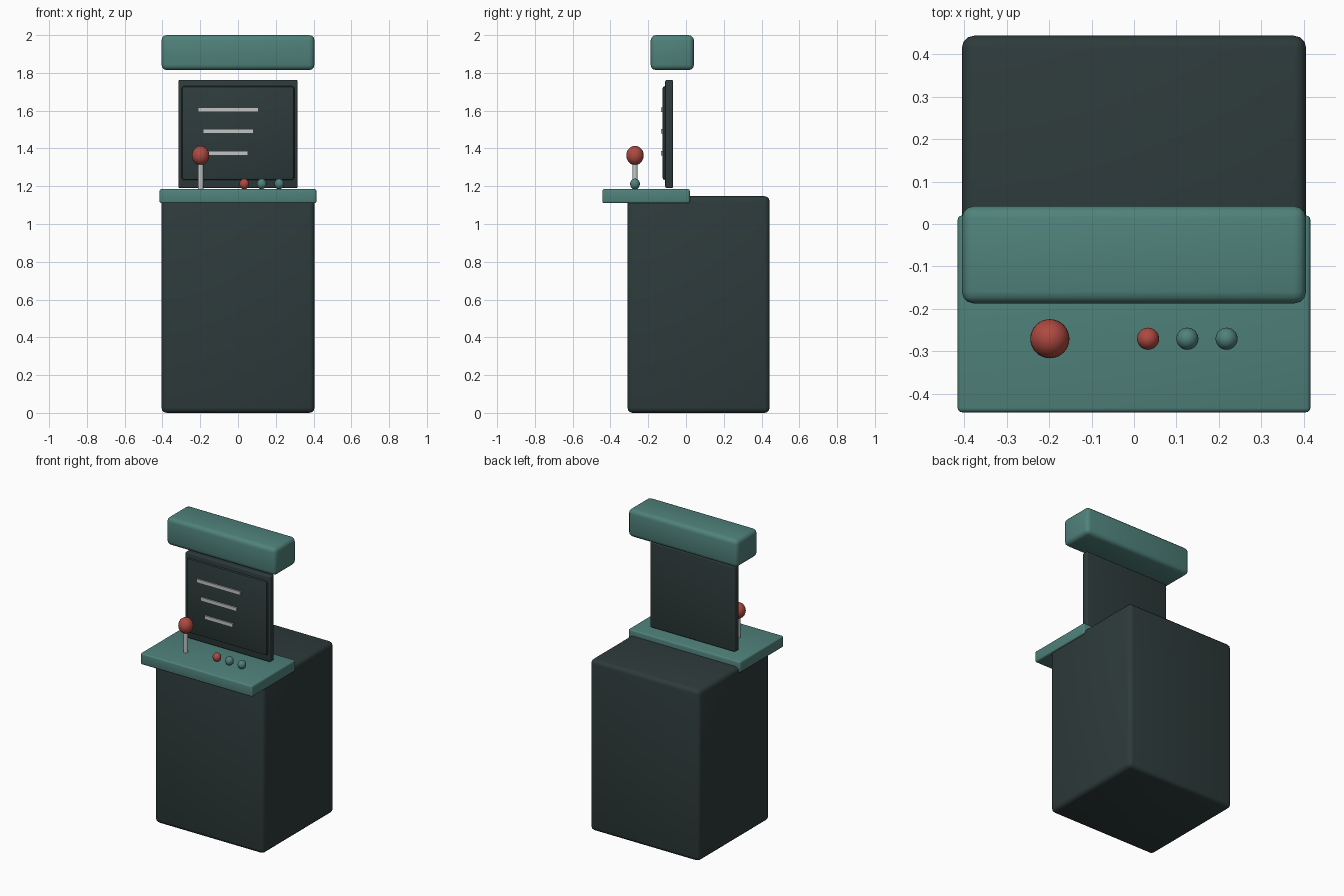
import bpy, math

if "Cube" in bpy.data.objects:
    bpy.data.objects.remove(bpy.data.objects["Cube"])


def material(name, rgb):
    m = bpy.data.materials.new(name)
    m.diffuse_color = (*rgb, 1)
    m.use_nodes = True
    m.node_tree.nodes["Principled BSDF"].inputs["Base Color"].default_value = m.diffuse_color
    return m


DARK = material("dark_slate", (0.027, 0.043, 0.043))
TEAL = material("teal", (0.080, 0.222, 0.198))
RED = material("red", (0.42, 0.068, 0.052))
GREY = material("light_grey", (0.54, 0.56, 0.56))


def finish(name, mat):
    ob = bpy.context.object
    ob.name = name
    ob.data.materials.append(mat)
    return ob


def box(name, mat, x, y, z, bevel=0, segments=3):
    """Box spanning the (low, high) pairs, with rounded edges."""
    spans = (x, y, z)
    bpy.ops.mesh.primitive_cube_add(size=1, location=[(a + b) / 2 for a, b in spans])
    ob = finish(name, mat)
    ob.scale = [b - a for a, b in spans]
    bpy.ops.object.transform_apply(location=False, rotation=False, scale=True)
    if bevel:
        mod = ob.modifiers.new("rounded_edges", 'BEVEL')
        mod.width, mod.segments = bevel, segments
        bpy.ops.object.modifier_apply(modifier=mod.name)
        bpy.ops.object.shade_smooth_by_angle(angle=math.radians(35))
    return ob


def ball(name, mat, loc, r, rz):
    bpy.ops.mesh.primitive_uv_sphere_add(segments=32, ring_count=16, radius=1, location=loc)
    ob = finish(name, mat)
    ob.scale = (r, r, rz)
    bpy.ops.object.transform_apply(location=False, rotation=False, scale=True)
    bpy.ops.object.shade_smooth()


# Cabinet, control deck and overhead sign box
box("cabinet", DARK, (-0.405, 0.405), (-0.31, 0.443), (0, 1.147), 0.028)
box("control_deck", TEAL, (-0.415, 0.415), (-0.443, 0.02), (1.11, 1.185), 0.01)
box("sign_box", TEAL, (-0.405, 0.405), (-0.187, 0.042), (1.815, 2.0), 0.028)

# Screen: backing frame with a raised panel
box("screen_frame", DARK, (-0.315, 0.315), (-0.11, -0.068), (1.19, 1.763), 0.008)
box("screen_panel", DARK, (-0.298, 0.298), (-0.124, -0.095), (1.233, 1.73), 0.012, 2)

# Display lines, each shorter than the one above
for i, half in enumerate((0.161, 0.133, 0.105)):
    z = 1.605 - 0.115 * i
    box(f"display_line_{i + 1}", GREY, (-0.052 - half, -0.052 + half),
        (-0.133, -0.12), (z - 0.012, z + 0.012))

# Joystick
bpy.ops.mesh.primitive_cylinder_add(vertices=24, radius=0.0145, depth=0.17,
                                    location=(-0.198, -0.27, 1.26))
finish("joystick_shaft", GREY)
bpy.ops.object.shade_smooth_by_angle(angle=math.radians(35))
ball("joystick_knob", RED, (-0.198, -0.27, 1.363), 0.046, 0.051)

# Buttons
for i, mat in enumerate((RED, TEAL, TEAL)):
    ball(f"button_{i + 1}", mat, (0.033 + 0.0925 * i, -0.27, 1.212), 0.026, 0.028)
